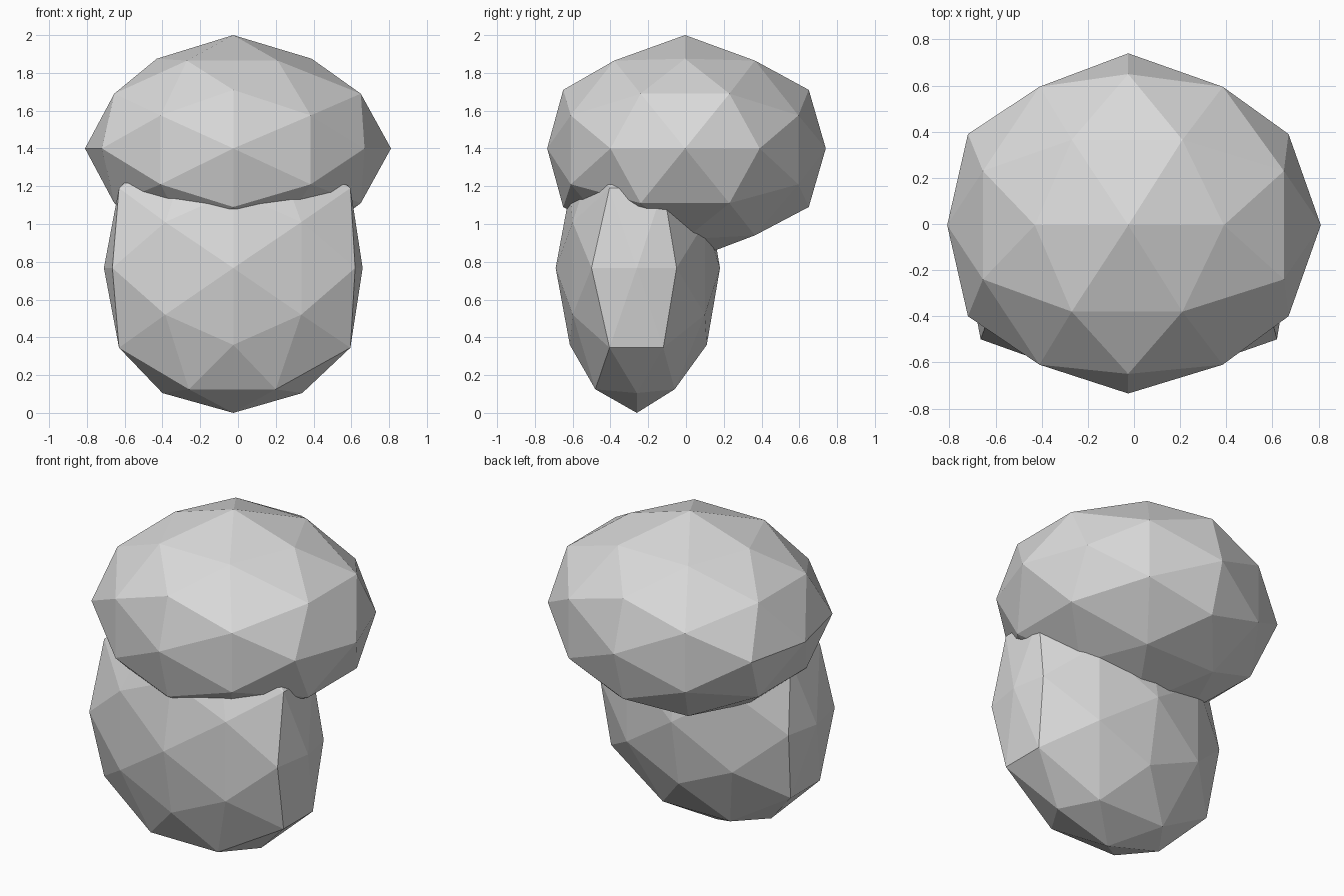
import bpy, bmesh
from itertools import product

if "Cube" in bpy.data.objects:
    bpy.data.objects.remove(bpy.data.objects["Cube"])

# Exact levels of a twice-divided icosphere seen along its two-fold axis
LEVELS = [-1, -.851, -.809, -.526, -.5, -.309, 0, .309, .5, .526, .809, .851, 1]

stone = bpy.data.materials.new("light_grey")
stone.diffuse_color = (0.7, 0.7, 0.7, 1)
stone.use_nodes = True
stone.node_tree.nodes["Principled BSDF"].inputs["Base Color"].default_value = stone.diffuse_color


def unit_points():
    pts = set()
    for base in [(.526, 0, .851), (.309, .5, .809), (1, 0, 0)]:
        for s in product((-1, 1), repeat=3):
            p = tuple(a * b for a, b in zip(base, s))
            for k in range(3):
                pts.add(tuple((p[k:] + p[:k])[i] + 0.0 for i in range(3)))
    return sorted(pts)


def faceted_ball(name, xs, ys, zs):
    """Icosphere whose levels along each axis are moved to the given positions."""
    bm = bmesh.new()
    for p in unit_points():
        bm.verts.new(p)
    bmesh.ops.convex_hull(bm, input=bm.verts[:])
    for v in bm.verts:
        idx = [min(range(13), key=lambda i: abs(LEVELS[i] - c)) for c in v.co]
        v.co = (xs[idx[0]], ys[idx[1]], zs[idx[2]])
    bmesh.ops.recalc_face_normals(bm, faces=bm.faces[:])
    me = bpy.data.meshes.new(name)
    bm.to_mesh(me)
    bm.free()
    me.materials.append(stone)
    ob = bpy.data.objects.new(name, me)
    bpy.context.collection.objects.link(ob)
    return ob


# Wide upper ball
faceted_ball(
    "upper_ball",
    [-.81, -.72, -.655, -.43, -.41, -.27, -.025, .21, .385, .39, .65, .67, .81],
    [-.735, -.65, -.61, -.4, -.38, -.24, -.005, .23, .365, .39, .595, .65, .74],
    [.8, .92, .94, 1.09, 1.11, 1.21, 1.4, 1.575, 1.69, 1.71, 1.865, 1.875, 2.0])

# Narrower lower ball, set towards the front
faceted_ball(
    "lower_ball",
    [-.71, -.665, -.63, -.4, -.385, -.26, -.025, .2, .335, .34, .595, .62, .66],
    [-.69, -.615, -.6, -.5, -.48, -.405, -.26, -.12, -.06, -.05, .1, .11, .18],
    [0, .105, .125, .36, .345, .52, .767, 1.01, 1.19, 1.17, 1.38, 1.42, 1.53])
